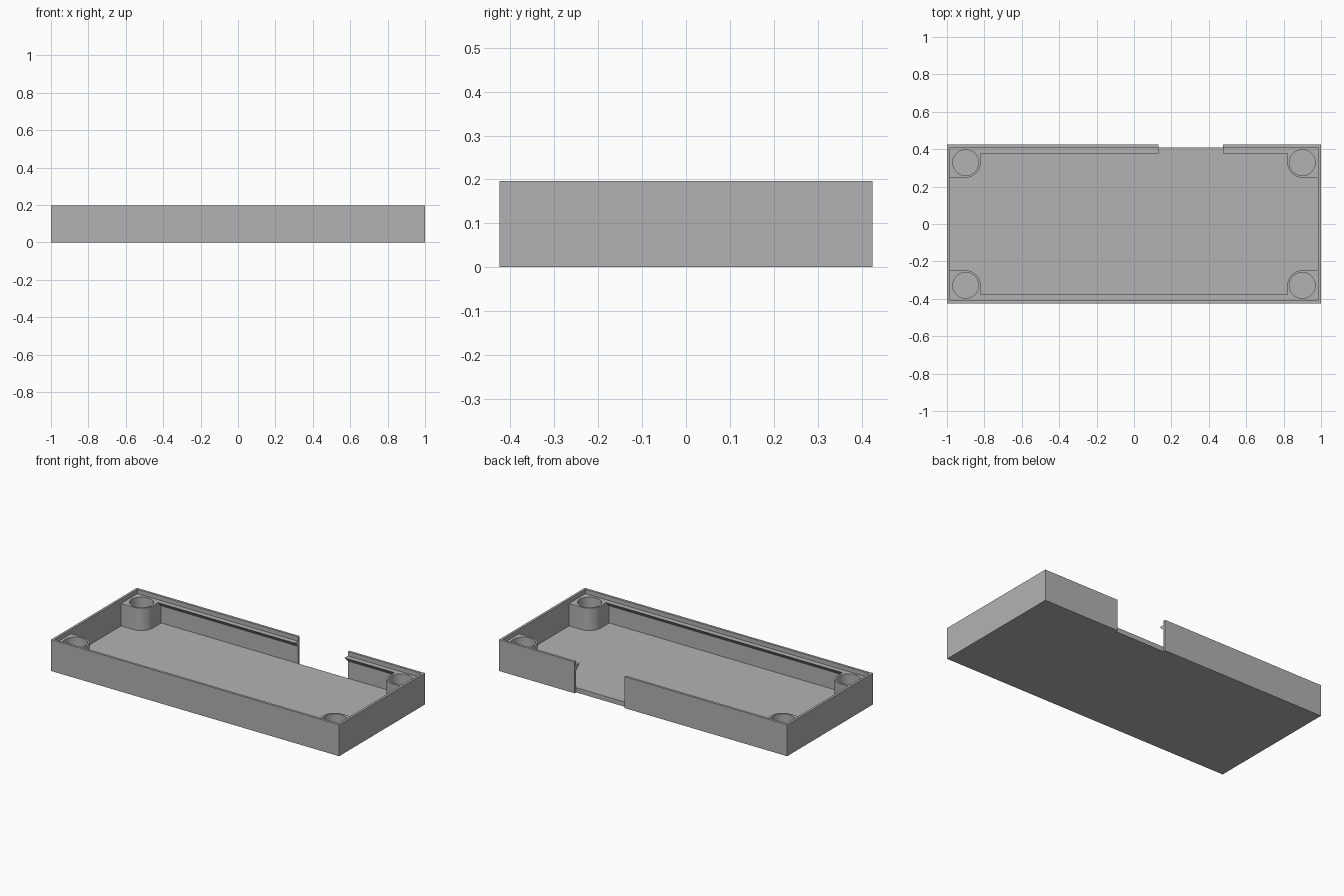
import bpy, bmesh
from math import cos, sin, pi
from mathutils import Matrix

old = bpy.data.objects.get("Cube")
if old:
    bpy.data.objects.remove(old)

# Main sizes
LX, LY, H = 1.0, 0.425, 0.197       # outer half length, half depth, height
WALL, FLOOR, SHELF = 0.015, 0.03, 0.17
IX, IY = LX - WALL, LY - WALL       # inner half sizes
N0, N1 = 0.13, 0.475                # opening in the back wall
BX, BY, BR, HR = 0.9, 0.328, 0.08, 0.069  # screw post centre and radii
RIDGE = 0.032

grey = bpy.data.materials.new("plain_grey")
grey.use_nodes = True
colour = (0.448, 0.448, 0.448, 1)
grey.diffuse_color = colour
grey.node_tree.nodes["Principled BSDF"].inputs["Base Color"].default_value = colour


def prism(name, loops, z0, z1, turn=None):
    """Extrude a filled outline (further loops are holes) from z0 to z1."""
    curve = bpy.data.curves.new(name, 'CURVE')
    curve.dimensions = '2D'
    curve.fill_mode = 'BOTH'
    curve.extrude = (z1 - z0) / 2
    for loop in loops:
        spline = curve.splines.new('POLY')
        spline.points.add(len(loop) - 1)
        for point, (x, y) in zip(spline.points, loop):
            point.co = (x, y, 0, 1)
        spline.use_cyclic_u = True
    obj = bpy.data.objects.new(name, curve)
    bpy.context.collection.objects.link(obj)
    bpy.ops.object.select_all(action='DESELECT')
    obj.select_set(True)
    bpy.context.view_layer.objects.active = obj
    bpy.ops.object.convert(target='MESH')
    obj = bpy.context.view_layer.objects.active
    bm = bmesh.new()
    bm.from_mesh(obj.data)
    bmesh.ops.remove_doubles(bm, verts=bm.verts, dist=1e-5)
    bmesh.ops.translate(bm, verts=bm.verts, vec=(0, 0, (z0 + z1) / 2))
    if turn:
        bmesh.ops.transform(bm, matrix=turn, verts=bm.verts)
    bmesh.ops.recalc_face_normals(bm, faces=bm.faces)
    bm.to_mesh(obj.data)
    bm.free()
    obj.data.materials.clear()
    obj.data.materials.append(grey)
    bpy.ops.object.shade_smooth_by_angle()
    return obj


def arc(cx, cy, r, a0, a1, n):
    steps = [a0 + (a1 - a0) * i / n for i in range(n + 1)]
    return [(cx + r * cos(a), cy + r * sin(a)) for a in steps]


# Floor plate between the walls
prism("floor", [[(-IX, -IY), (IX, -IY), (IX, IY), (-IX, IY)]], 0, FLOOR)

# Wall running round the tray, open at the back
prism("outer_wall", [[
    (N0, LY), (-LX, LY), (-LX, -LY), (LX, -LY), (LX, LY), (N1, LY),
    (N1, IY), (IX, IY), (IX, -IY), (-IX, -IY), (-IX, IY), (N0, IY)]], 0, H)

# Hollow corner posts with one rounded corner
outline = [(IX, IY), (BX - BR, IY)] + arc(BX, BY, BR, pi, 1.5 * pi, 16) + [(IX, BY - BR)]
hole = arc(BX, BY, HR, 0, 2 * pi, 48)[:-1]
for sx, side in ((1, "left"), (-1, "right")):
    for sy, end in ((1, "back"), (-1, "front")):
        loops = [[(x * sx, y * sy) for x, y in loop] for loop in (outline, hole)]
        prism(f"{end}_{side}_post", loops, FLOOR, SHELF)

# Wedge ridges under the rim: flat on top, sloping back to the wall below
along_x = Matrix(((0, 0, 1, 0), (1, 0, 0, 0), (0, 1, 0, 0), (0, 0, 0, 1)))
for name, s, x0, x1 in (("front_ridge", -1, BR - BX, BX - BR),
                        ("back_right_ridge", 1, BR - BX, N0),
                        ("back_left_ridge", 1, N1, BX - BR)):
    wedge = [(s * IY, SHELF), (s * (IY - RIDGE), SHELF), (s * IY, SHELF - RIDGE)]
    prism(name, [wedge], x0, x1, along_x)
